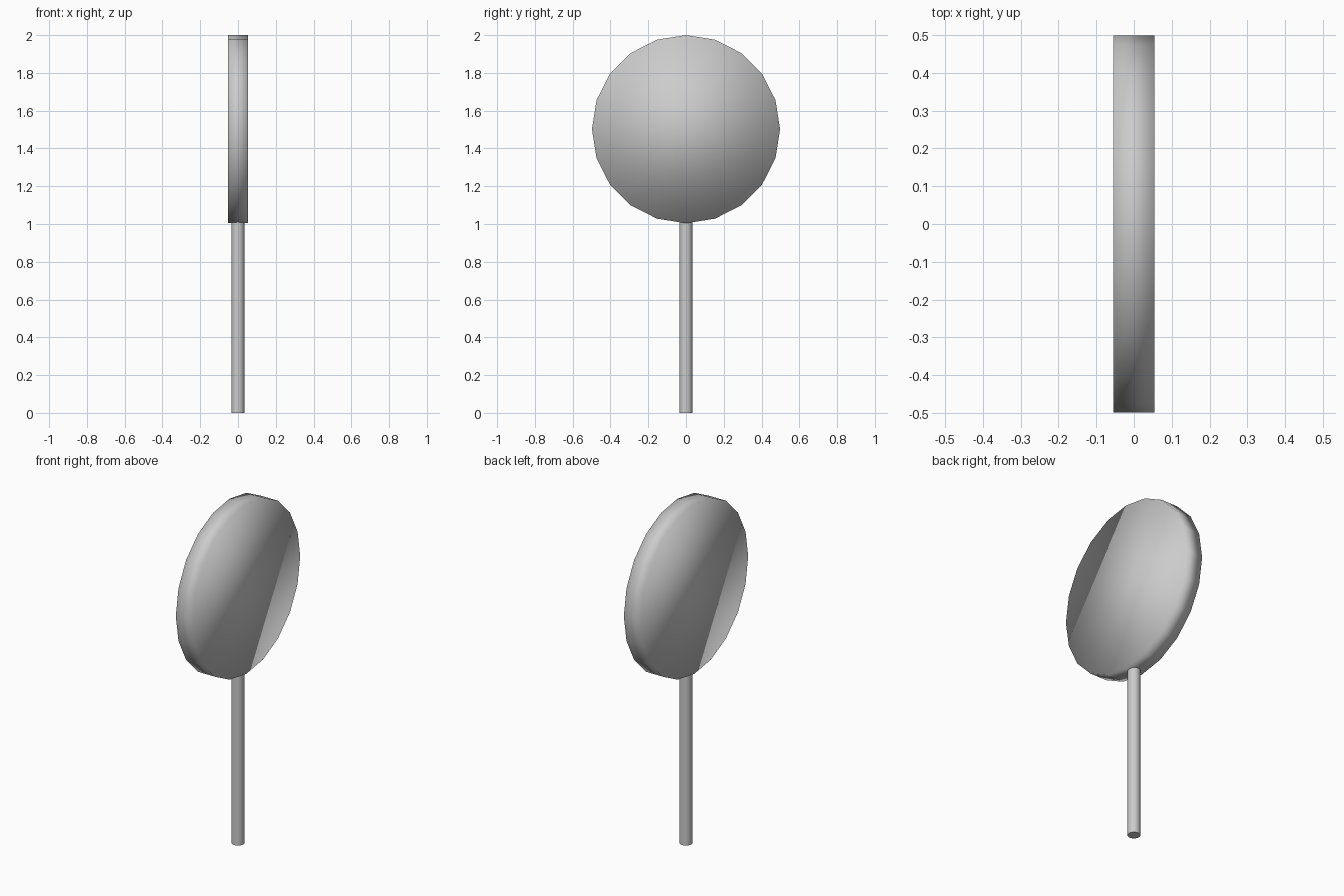
import bpy
from math import pi

if "Cube" in bpy.data.objects:
    bpy.data.objects.remove(bpy.data.objects["Cube"])


def cylinder(name, sides, radius, depth, center, rot=(0, 0, 0)):
    bpy.ops.mesh.primitive_cylinder_add(
        vertices=sides, radius=radius, depth=depth, location=center, rotation=rot)
    obj = bpy.context.object
    obj.name = name
    bpy.ops.object.transform_apply(location=False, rotation=True, scale=True)
    return obj


# Candy disc: 20-sided, facing along x, smooth shaded over the rim
cylinder("candy_disc", 20, 0.498, 0.108, (0, 0, 1.502), (0, pi / 2, 0))
bpy.ops.object.shade_smooth()

# Stick: thin round rod running up into the disc rim
top = 1.02
cylinder("stick", 20, 0.034, top, (0, 0, top / 2))
bpy.ops.object.shade_smooth_by_angle()
